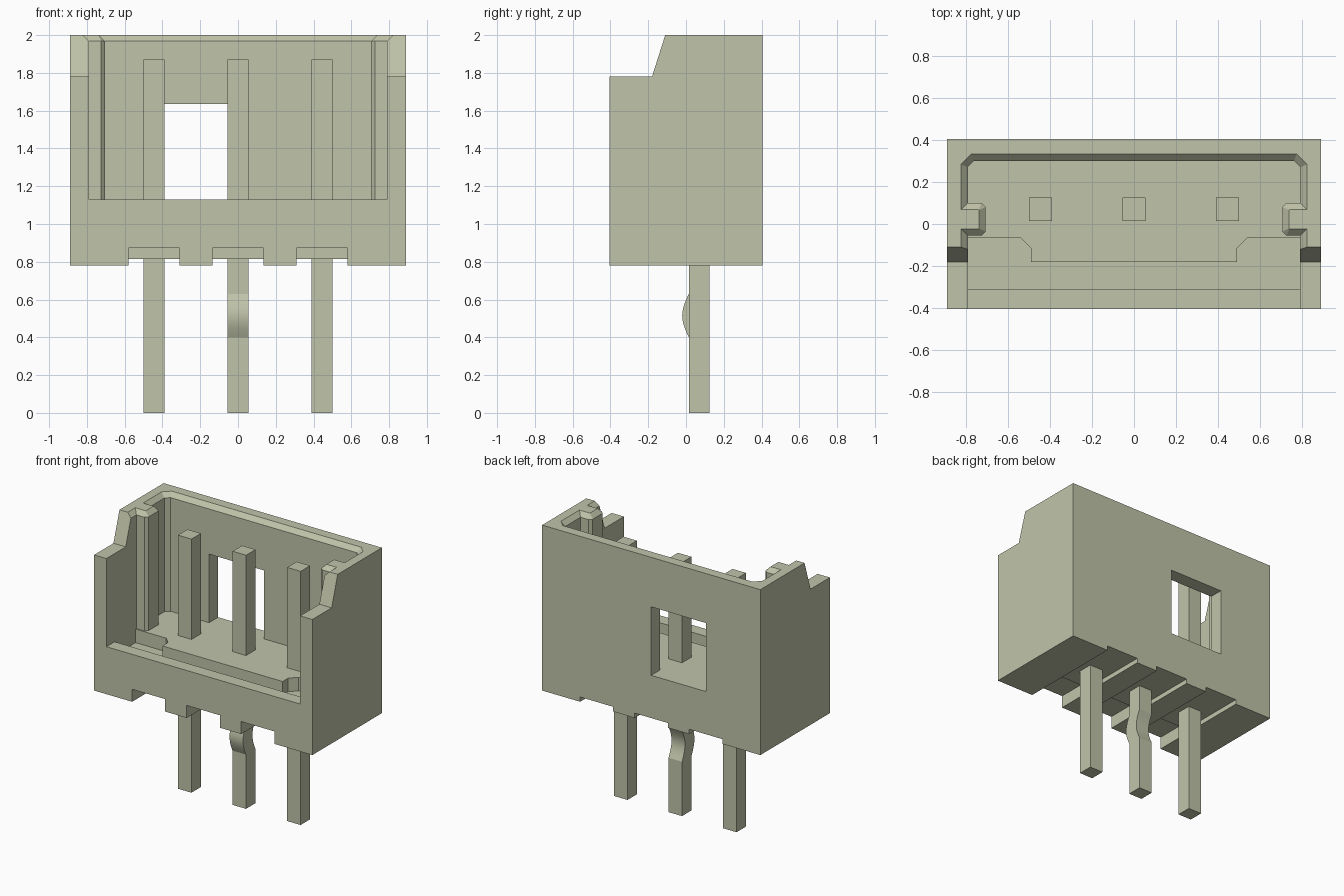
import bpy, bmesh, math
from mathutils import Vector

old = bpy.data.objects.get("Cube")
if old:
    bpy.data.objects.remove(old, do_unlink=True)

COLOUR = (0.53, 0.55, 0.40, 1)
mat = bpy.data.materials.new("pale olive plastic")
mat.use_nodes = True
mat.diffuse_color = COLOUR
mat.node_tree.nodes["Principled BSDF"].inputs["Base Color"].default_value = COLOUR


def loft(name, rings):
    """Closed solid through rings with equal numbers of points."""
    bm = bmesh.new()
    loops = [[bm.verts.new(p) for p in ring] for ring in rings]
    n = len(loops[0])
    for a, b in zip(loops, loops[1:]):
        for i in range(n):
            j = (i + 1) % n
            bm.faces.new((a[i], a[j], b[j], b[i]))
    bm.faces.new(loops[0][::-1])
    bm.faces.new(loops[-1])
    bmesh.ops.recalc_face_normals(bm, faces=bm.faces)
    mesh = bpy.data.meshes.new(name)
    bm.to_mesh(mesh)
    bm.free()
    mesh.materials.append(mat)
    obj = bpy.data.objects.new(name, mesh)
    bpy.context.collection.objects.link(obj)
    return obj


def prism_x(name, yz, x0, x1):
    return loft(name, [[(x, y, z) for y, z in yz] for x in (x0, x1)])


def box(name, x0, x1, y0, y1, z0, z1):
    return prism_x(name, [(y0, z0), (y1, z0), (y1, z1), (y0, z1)], x0, x1)


def mirrored(half):
    """Complete a right-hand outline, listed front to back."""
    return half + [(-x, y) for x, y in reversed(half)]


def grow(outline, d):
    """Offset a counter-clockwise outline outwards by d."""
    pts = [Vector(p) for p in outline]
    result = []
    for i, p in enumerate(pts):
        e = (p - pts[i - 1]).normalized()
        f = (pts[(i + 1) % len(pts)] - p).normalized()
        m, k = Vector((e.y, -e.x)), Vector((f.y, -f.x))
        result.append(p + (m + k) * d / (1 + m.dot(k)))
    return result


def at_height(outline, z):
    return [(p[0], p[1], z) for p in outline]


def cut(target, cutter):
    mod = target.modifiers.new(cutter.name, 'BOOLEAN')
    mod.operation = 'DIFFERENCE'
    mod.solver = 'EXACT'
    mod.object = cutter
    bpy.context.view_layer.objects.active = target
    bpy.ops.object.modifier_apply(modifier=mod.name)
    bpy.data.objects.remove(cutter, do_unlink=True)


# Housing with its stepped front shoulders
FLOOR = 1.13
housing = prism_x("housing", [(-.405, .78), (.405, .78), (.405, 2), (-.11, 2),
                              (-.18, 1.78), (-.405, 1.78)], -.89, .89)

# Open-fronted cavity with guide ribs and a chamfered rim
cavity = mirrored([(.79, -.6), (.79, -.055), (.725, -.055), (.705, -.035),
                   (.705, .08), (.725, .1), (.79, .1), (.79, .27), (.76, .3)])
cut(housing, loft("cavity", [at_height(cavity, FLOOR), at_height(cavity, 1.968),
                             at_height(grow(cavity, .032), 2),
                             at_height(grow(cavity, .032), 2.1)]))

# Trench behind the front lip
trench = mirrored([(.79, -.31), (.79, -.065), (.54, -.065), (.49, -.115), (.49, -.18)])
cut(housing, loft("trench", [at_height(trench, 1.03), at_height(trench, FLOOR + .01)]))

# Window through the back wall
cut(housing, box("window", -.445, 0, .2, .5, FLOOR, 1.635))

# Underside channels, deeper towards the front
PITCH = .445
for i in (-1, 0, 1):
    x = i * PITCH
    cut(housing, prism_x("channel", [(-.5, .7), (.5, .7), (.5, .815), (-.13, .815),
                                     (-.13, .872), (-.5, .872)], x - .135, x + .135))

# Pins, the middle one with a retaining kink
arc = [(-.035 * math.sin(math.pi * t / 12), .4 + .23 * t / 12) for t in range(13)]
for i, name in enumerate(("right_pin", "middle_pin", "left_pin")):
    x = (i - 1) * PITCH
    bend = arc if i == 1 else []
    path = [(0, 0)] + bend + [(0, 1.87)]
    profile = [(.015 + y, z) for y, z in path] + [(.125 + y, z) for y, z in reversed(path)]
    pin = prism_x(name, profile, x - .055, x + .055)
    if bend:
        bpy.ops.object.select_all(action='DESELECT')
        pin.select_set(True)
        bpy.context.view_layer.objects.active = pin
        bpy.ops.object.shade_smooth_by_angle(angle=math.radians(20))
